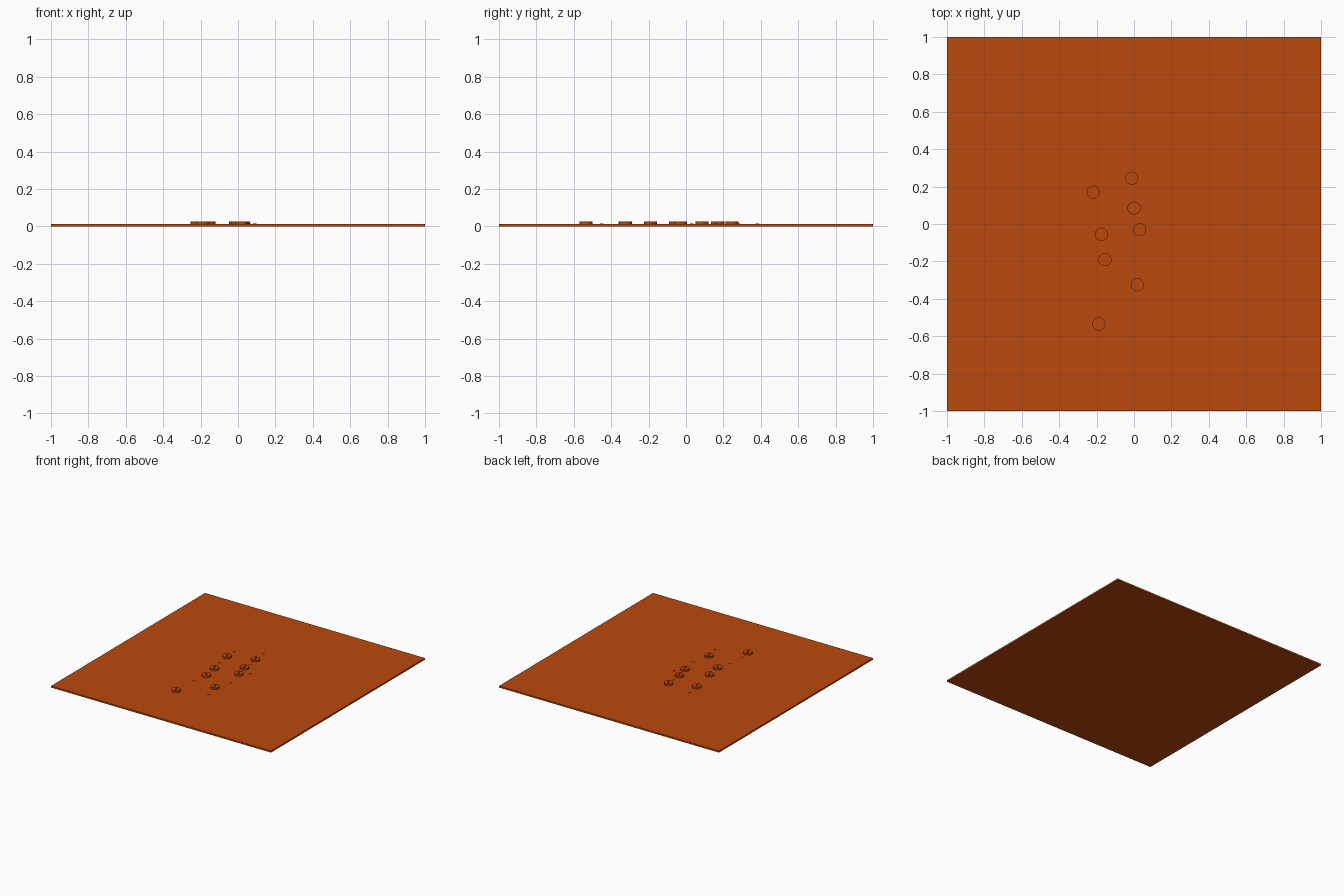
import bpy
from math import radians

cube = bpy.data.objects.get("Cube")
if cube:
    bpy.data.objects.remove(cube, do_unlink=True)

PLATE_TOP = 0.013
STUD_TOP = 0.027
STUD_RADIUS = 0.035

rust = bpy.data.materials.new("rust_orange")
rust.use_nodes = True
color = (0.5, 0.067, 0.004, 1)
rust.diffuse_color = color
rust.node_tree.nodes["Principled BSDF"].inputs["Base Color"].default_value = color


def finish(name):
    obj = bpy.context.object
    obj.name = name
    obj.data.materials.append(rust)
    return obj


def box(name, center, size, angle=0):
    bpy.ops.mesh.primitive_cube_add(size=1, location=center, rotation=(0, 0, radians(angle)))
    obj = finish(name)
    obj.scale = size
    bpy.ops.object.transform_apply(location=False, rotation=False, scale=True)
    return obj


def disc(name, x, y, radius, bottom, top, sides):
    bpy.ops.mesh.primitive_cylinder_add(vertices=sides, radius=radius, depth=top - bottom,
                                        location=(x, y, (top + bottom) / 2))
    return finish(name)


def slotted_stud(x, y, slot_size, angle):
    # Round head with a shallow recess cut into its top
    stud = disc("stud", x, y, STUD_RADIUS, PLATE_TOP - 0.001, STUD_TOP, 24)
    cutter = box("slot_cutter", (x, y, STUD_TOP), (*slot_size, 0.01), angle)
    cutter.hide_render = True
    cut = stud.modifiers.new("slot", "BOOLEAN")
    cut.operation = "DIFFERENCE"
    cut.solver = "EXACT"
    cut.object = cutter
    bpy.context.view_layer.objects.active = stud
    bpy.ops.object.modifier_apply(modifier=cut.name)
    bpy.data.objects.remove(cutter, do_unlink=True)


# Thin square base
box("base_plate", (0, 0, PLATE_TOP / 2), (2, 2, PLATE_TOP))

# Two rows of studs, slotted except for one with a square socket
slot, socket = (0.008, 0.048), (0.015, 0.015)
studs = [(-0.218, 0.17), (-0.175, -0.055), (-0.188, -0.535),
         (-0.012, 0.245), (0, 0.085), (0.03, -0.03), (0.018, -0.325)]
for x, y in studs:
    slotted_stud(x, y, slot, 17)
slotted_stud(-0.155, -0.19, socket, 0)

# Small low pins between the studs
pins = [(-0.23, 0.28), (-0.03, 0.38), (-0.21, 0.06), (0, 0.16), (-0.18, -0.31),
        (-0.19, -0.45), (0.06, -0.18), (0.09, 0.03), (0.05, -0.45)]
for x, y in pins:
    disc("pin", x, y, 0.009, PLATE_TOP - 0.001, PLATE_TOP + 0.002, 12)
